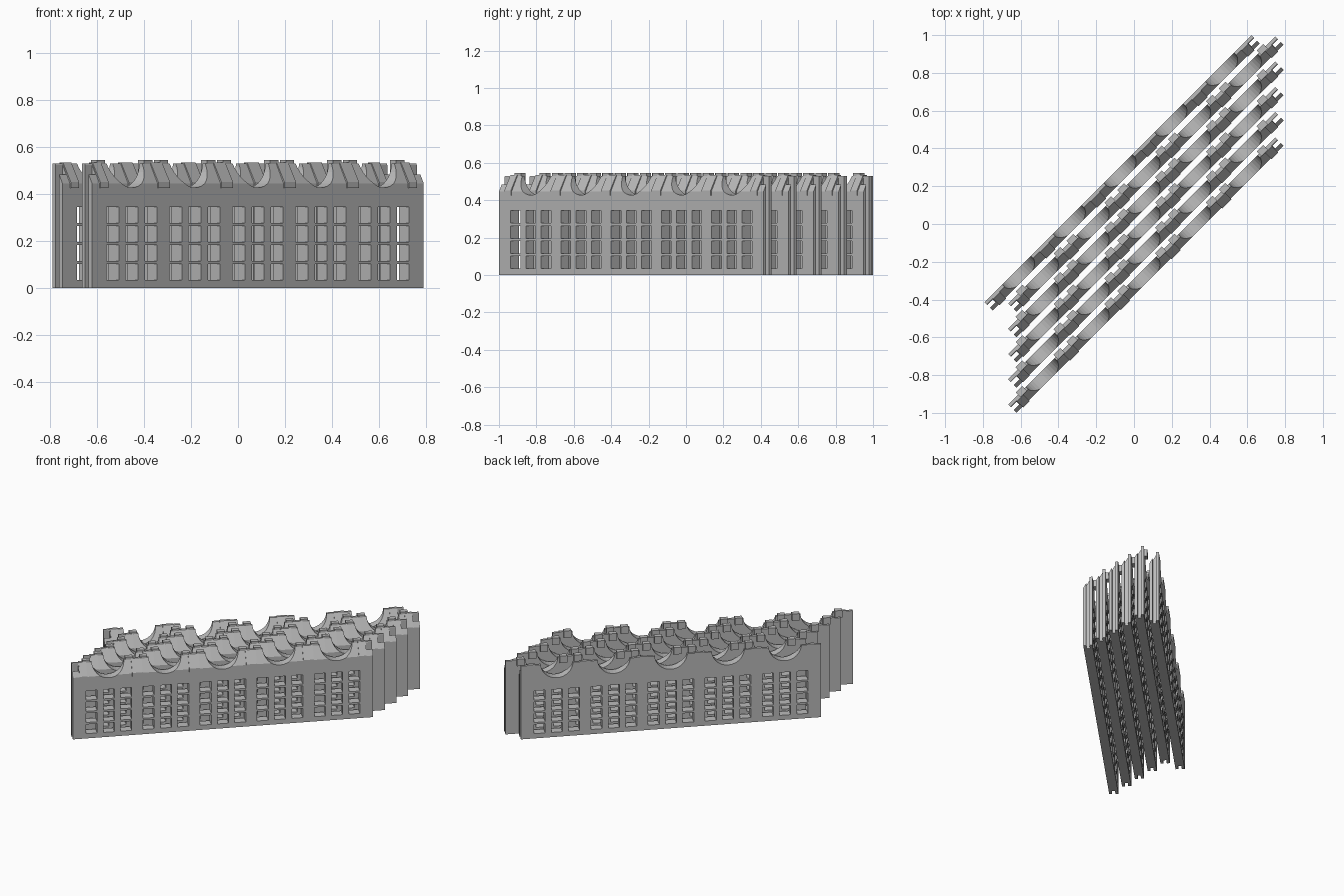
import bpy, bmesh, math
from mathutils import Matrix, Vector

cube = bpy.data.objects.get("Cube")
if cube:
    bpy.data.objects.remove(cube, do_unlink=True)

HALF, THICK, TOP, LEDGE = 1.0, 0.062, 0.53, 0.445
BAY, PITCH = 0.38, 0.0946

grey = bpy.data.materials.new("stone_grey")
grey.use_nodes = True
colour = (0.5, 0.5, 0.5, 1)
grey.diffuse_color = colour
grey.node_tree.nodes["Principled BSDF"].inputs["Base Color"].default_value = colour


def box(bm, x0, x1, y0, y1, z0, z1):
    size = Matrix.Diagonal((x1 - x0, y1 - y0, z1 - z0, 1))
    place = Matrix.Translation(((x0 + x1) / 2, (y0 + y1) / 2, (z0 + z1) / 2))
    bmesh.ops.create_cube(bm, size=1, matrix=place @ size)


def extrude_profile(bm, profile, x0, x1):
    """Sweep a (y, z) profile along x."""
    face = bm.faces.new([bm.verts.new((x0, y, z)) for y, z in profile])
    out = bmesh.ops.extrude_face_region(bm, geom=[face])
    moved = [v for v in out["geom"] if isinstance(v, bmesh.types.BMVert)]
    bmesh.ops.translate(bm, verts=moved, vec=(x1 - x0, 0, 0))


def to_mesh(bm, name):
    bmesh.ops.recalc_face_normals(bm, faces=bm.faces)
    mesh = bpy.data.meshes.new(name)
    bm.to_mesh(mesh)
    bm.free()
    mesh.materials.append(grey)
    return mesh


def add(name, mesh):
    obj = bpy.data.objects.new(name, mesh)
    bpy.context.scene.collection.objects.link(obj)
    return obj


# Wall panel with a sloping top
bm = bmesh.new()
extrude_profile(bm, [(0, 0), (THICK, 0), (THICK, TOP), (0.045, TOP), (0, LEDGE)], -HALF, HALF)
panel = add("wall_panel", to_mesh(bm, "wall_panel"))

# Cutters: windows, round notches and end slots
bm = bmesh.new()
for bay in range(-2, 3):
    for col in (-1, 0, 1):
        x = bay * BAY + col * 0.115
        for row in range(4):
            z = 0.034 + row * 0.081
            box(bm, x - 0.037, x + 0.037, -0.1, 0.2, z, z + 0.067)
    turn = Matrix.Translation((bay * BAY, 0.03, TOP + 0.005)) @ Matrix.Rotation(math.pi / 2, 4, "X")
    bmesh.ops.create_cone(bm, cap_ends=True, segments=32, radius1=0.108,
                          radius2=0.108, depth=0.3, matrix=turn)
for side in (-1, 1):
    a, b = sorted((side * 0.958, side * 1.1))
    box(bm, a, b, 0.02, 0.042, -0.1, 0.7)
cutter = add("opening_cutter", to_mesh(bm, "opening_cutter"))
cutter.hide_render = True

cut = panel.modifiers.new("openings", "BOOLEAN")
cut.object, cut.operation, cut.solver = cutter, "DIFFERENCE", "EXACT"
graph = bpy.context.evaluated_depsgraph_get()
wall_mesh = bpy.data.meshes.new_from_object(panel.evaluated_get(graph))
bpy.data.objects.remove(panel, do_unlink=True)
bpy.data.objects.remove(cutter, do_unlink=True)

# Ribs over the slope between notches, and paired lugs on the back
ribs, lugs = bmesh.new(), bmesh.new()
rib_profile = [(-0.005, 0.425), (0.03, 0.425), (THICK, 0.5), (THICK, TOP + 0.004),
               (0.042, TOP + 0.004), (-0.005, LEDGE + 0.006)]
for i in range(6):
    x = (i - 2.5) * BAY
    end = i in (0, 5)
    half = 0.025 if end else 0.035
    mid = math.copysign(0.93, x) if end else x
    extrude_profile(ribs, rib_profile, mid - half, mid + half)
    for side in (-1, 1):
        lug = x + side * 0.048
        if abs(lug) < 0.95:
            box(lugs, lug - 0.025, lug + 0.025, THICK - 0.018, THICK + 0.017, 0.495, 0.545)
rib_mesh, lug_mesh = to_mesh(ribs, "ribs"), to_mesh(lugs, "lugs")

# Six parallel walls set diagonally; the last is shifted back and has no lugs
along = Vector((1, 1, 0)).normalized()
across = Vector((-1, 1, 0)).normalized()
for n in range(6):
    shift = -0.147 + n * PITCH if n < 5 else 0.147
    front = -0.267 + n * PITCH if n < 5 else 0.267 - THICK
    parts = [("wall", wall_mesh), ("ribs", rib_mesh)]
    if n < 5:
        parts.append(("lugs", lug_mesh))
    for name, mesh in parts:
        obj = add(f"{name}_{n + 1}", mesh)
        obj.location = along * shift + across * front
        obj.rotation_euler.z = math.pi / 4
